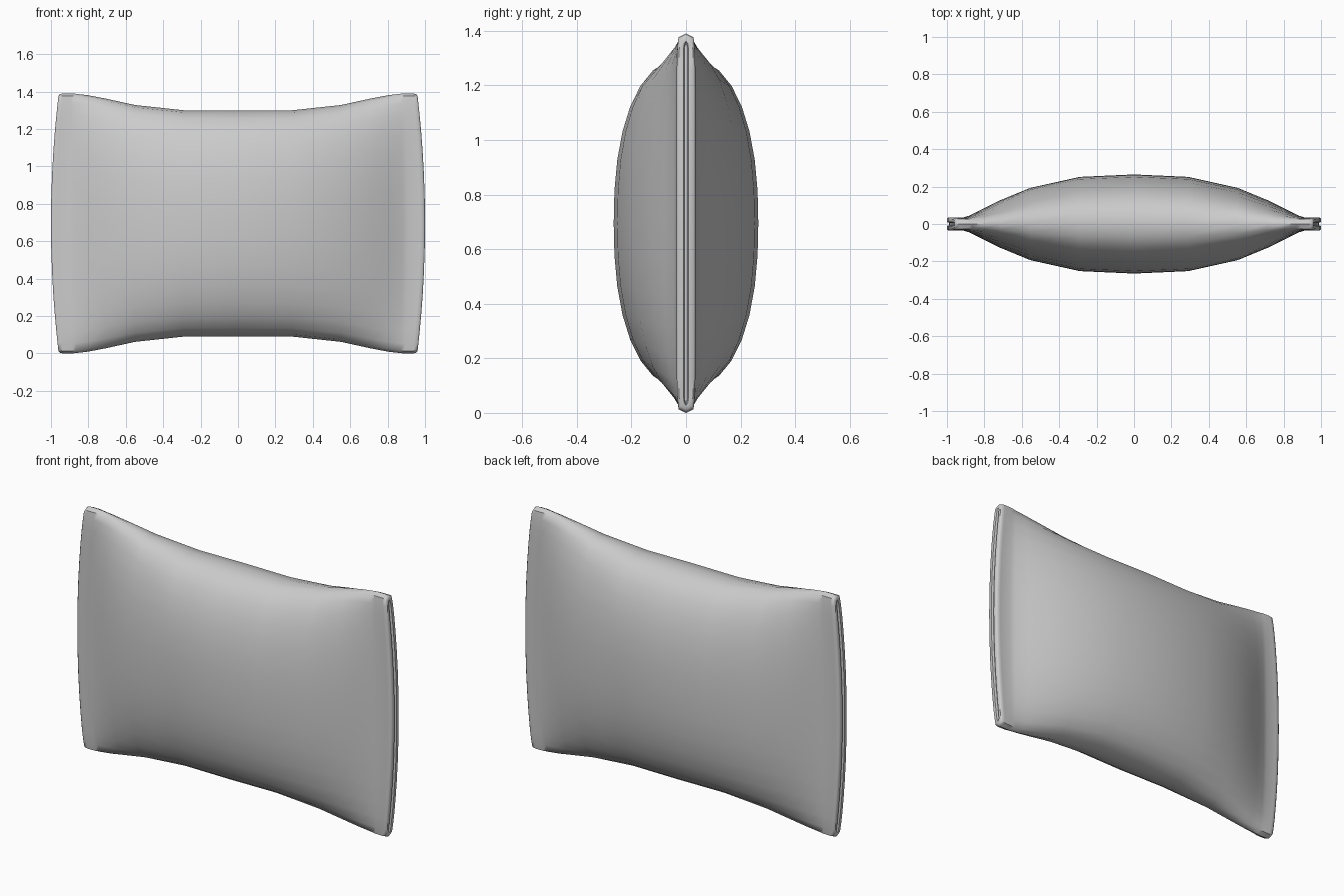
import bpy, bmesh, math

if "Cube" in bpy.data.objects:
    bpy.data.objects.remove(bpy.data.objects["Cube"])

MID = 0.695
# half-stations: x at corners, half thickness, half height, squareness, outward bow
half = [
    (0.00, 0.265, 0.605, 2.3, 0.0),
    (0.29, 0.252, 0.605, 2.3, 0.0),
    (0.55, 0.193, 0.633, 2.3, 0.005),
    (0.71, 0.125, 0.668, 2.3, 0.01),
    (0.80, 0.080, 0.685, 2.6, 0.01),
    (0.865, 0.045, 0.693, 4.0, 0.015),
    (0.89, 0.036, 0.695, 7.0, 0.02),
    (0.935, 0.035, 0.695, 8.0, 0.04),
    (0.952, 0.035, 0.692, 8.0, 0.04),
    (0.960, 0.028, 0.682, 8.0, 0.04),
    (0.960, 0.010, 0.668, 8.0, 0.04),
    (0.948, 0.006, 0.660, 8.0, 0.04),   # groove in the sealed end
]
stations = [(-x, w, h, n, -b) for x, w, h, n, b in reversed(half[1:])] + half

STEPS = 16
fr = [math.sin(math.pi * (i / STEPS - 0.5)) for i in range(STEPS + 1)]


def section(bm, x, w, h, n, b):
    """One closed ring: up the front face, down the back face."""
    def point(f, side):
        y = w * max(0.0, 1 - abs(f) ** n) ** (1 / n)
        return bm.verts.new((x + b * (1 - f * f), side * y, MID + h * f))
    return [point(f, -1) for f in fr] + [point(f, 1) for f in reversed(fr[1:-1])]


# pillow-shaped packet lofted from end seal to end seal
bm = bmesh.new()
rings = [section(bm, *s) for s in stations]
for a, b in zip(rings, rings[1:]):
    for i in range(len(a)):
        j = (i + 1) % len(a)
        bm.faces.new((a[i], a[j], b[j], b[i]))

# close the groove bottoms with strips between front and back
for r in (rings[0], rings[-1]):
    m = len(r)
    bm.faces.new((r[0], r[1], r[m - 1]))
    for i in range(1, STEPS - 1):
        bm.faces.new((r[i], r[i + 1], r[m - i - 1], r[m - i]))
    bm.faces.new((r[STEPS - 1], r[STEPS], r[STEPS + 1]))
bmesh.ops.recalc_face_normals(bm, faces=bm.faces)

mesh = bpy.data.meshes.new("pillow_packet")
bm.to_mesh(mesh)
bm.free()
obj = bpy.data.objects.new("pillow_packet", mesh)
bpy.context.collection.objects.link(obj)
bpy.context.view_layer.objects.active = obj
obj.select_set(True)
bpy.ops.object.shade_smooth_by_angle(angle=math.radians(50))
